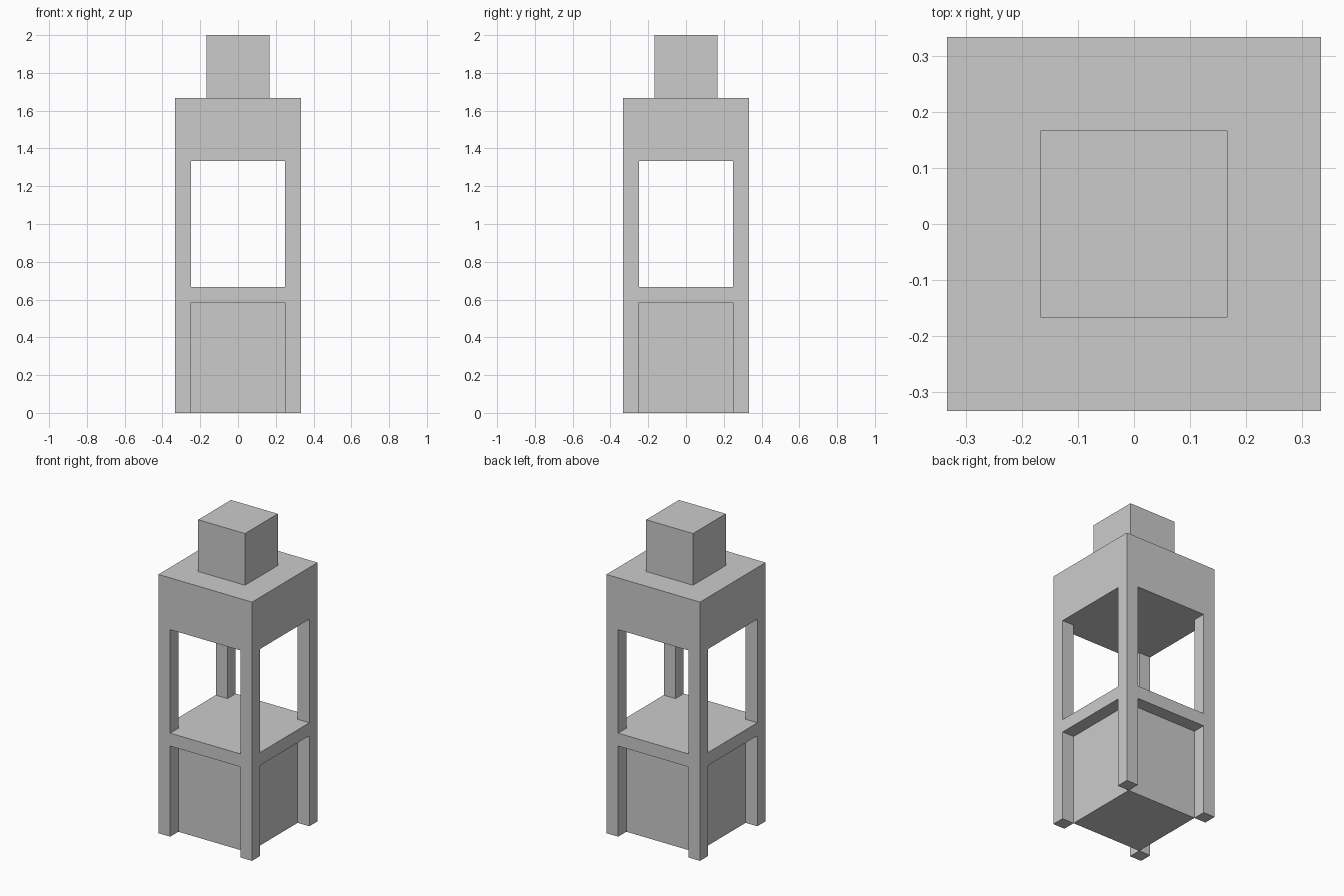
import bpy
import bmesh
from mathutils import Matrix

if "Cube" in bpy.data.objects:
    bpy.data.objects.remove(bpy.data.objects["Cube"])

U = 1 / 12   # grid unit the whole model is built on


def add_boxes(name, boxes):
    """One object from boxes given as (x, y, width, z_low, z_high) in grid units."""
    bm = bmesh.new()
    for x, y, w, z0, z1 in boxes:
        place = Matrix.Translation((x * U, y * U, (z0 + z1) / 2 * U))
        size = Matrix.Diagonal((w * U, w * U, (z1 - z0) * U, 1))
        bmesh.ops.create_cube(bm, size=1, matrix=place @ size)
    mesh = bpy.data.meshes.new(name)
    bm.to_mesh(mesh)
    bm.free()
    obj = bpy.data.objects.new(name, mesh)
    bpy.context.collection.objects.link(obj)
    return obj


def add_posts(name, z0, z1):
    """Four one-unit square posts, flush with the outer corners."""
    add_boxes(name, [(sx * 3.5, sy * 3.5, 1, z0, z1)
                     for sx in (-1, 1) for sy in (-1, 1)])


# Recessed base block with corner legs
add_boxes("base_block", [(0, 0, 6, 0, 7)])
add_posts("lower_posts", 0, 7)

# Floor of the open chamber and its corner posts
add_boxes("floor_slab", [(0, 0, 8, 7, 8)])
add_posts("upper_posts", 8, 16)

# Roof block and the cube on top
add_boxes("roof_block", [(0, 0, 8, 16, 20)])
add_boxes("top_cube", [(0, 0, 4, 20, 24)])
